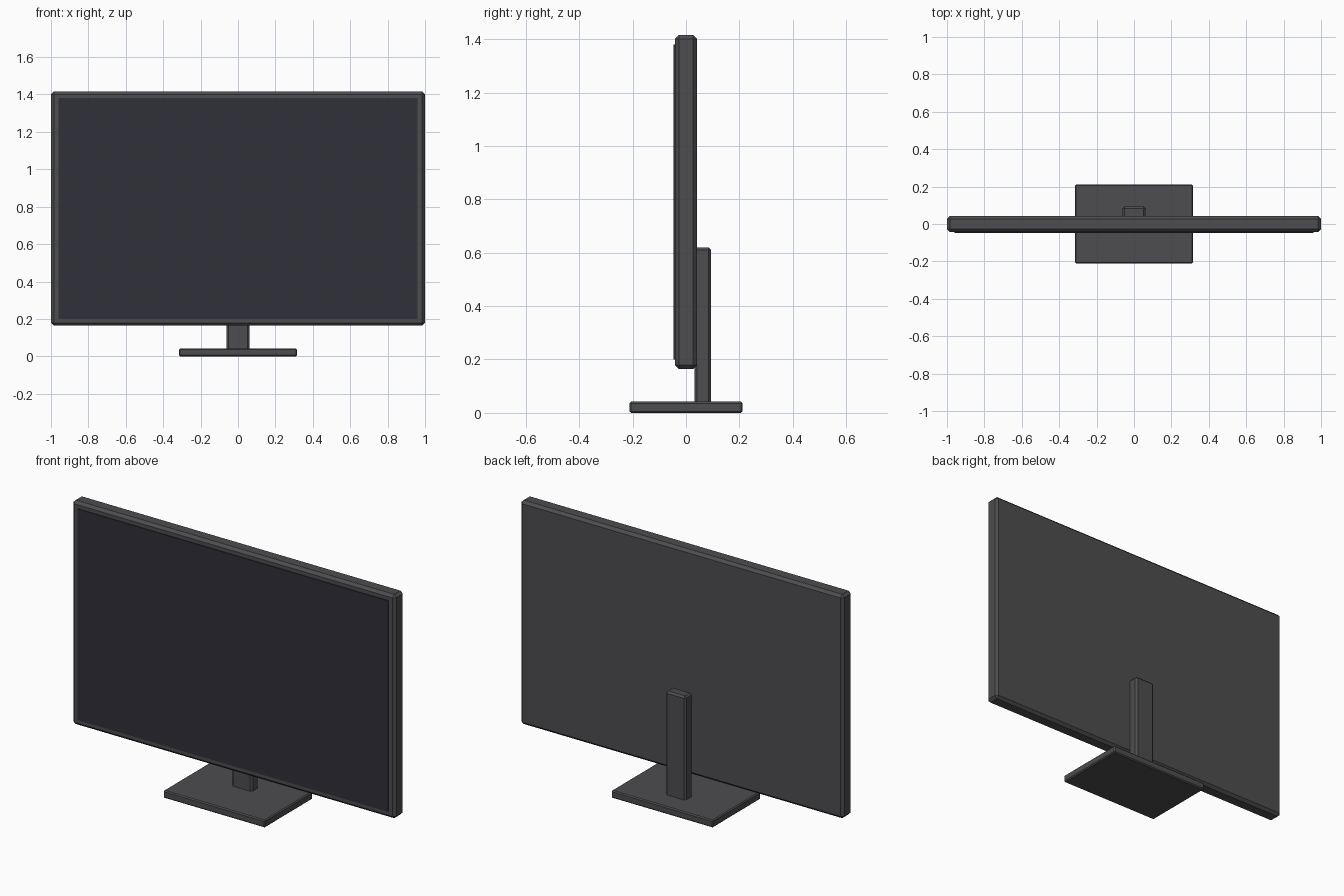
import bpy
import bmesh
from mathutils import Vector

cube = bpy.data.objects.get("Cube")
if cube:
    bpy.data.objects.remove(cube, do_unlink=True)


def make_material(name, colour):
    mat = bpy.data.materials.new(name)
    mat.use_nodes = True
    mat.diffuse_color = (*colour, 1)
    bsdf = next(n for n in mat.node_tree.nodes if n.type == "BSDF_PRINCIPLED")
    bsdf.inputs["Base Color"].default_value = (*colour, 1)
    bsdf.inputs["Roughness"].default_value = 0.6
    return mat


def box(name, low, high, mat, bevel=0):
    """Box between two corners, with an optional chamfer on all edges."""
    low, high = Vector(low), Vector(high)
    centre, size = (low + high) / 2, high - low
    bm = bmesh.new()
    bmesh.ops.create_cube(bm, size=1)
    bmesh.ops.scale(bm, vec=size, verts=bm.verts)
    mesh = bpy.data.meshes.new(name)
    bm.to_mesh(mesh)
    bm.free()
    mesh.materials.append(mat)
    obj = bpy.data.objects.new(name, mesh)
    obj.location = centre
    bpy.context.collection.objects.link(obj)
    if bevel:
        mod = obj.modifiers.new("chamfer", "BEVEL")
        mod.width = bevel
        mod.segments = 1
    return obj


plastic = make_material("dark grey plastic", (0.075, 0.075, 0.08))
glass = make_material("blue black screen", (0.029, 0.029, 0.04))

# Display housing and the thin screen plate on its front
box("display_housing", (-1, -0.042, 0.164), (1, 0.042, 1.416), plastic, 0.015)
box("screen", (-0.96, -0.047, 0.2), (0.96, -0.04, 1.38), glass)

# Stand: upright neck behind the housing, on a flat base
box("stand_neck", (-0.062, 0.032, 0.03), (0.062, 0.094, 0.62), plastic, 0.01)
box("stand_base", (-0.315, -0.212, 0), (0.315, 0.212, 0.042), plastic, 0.006)
